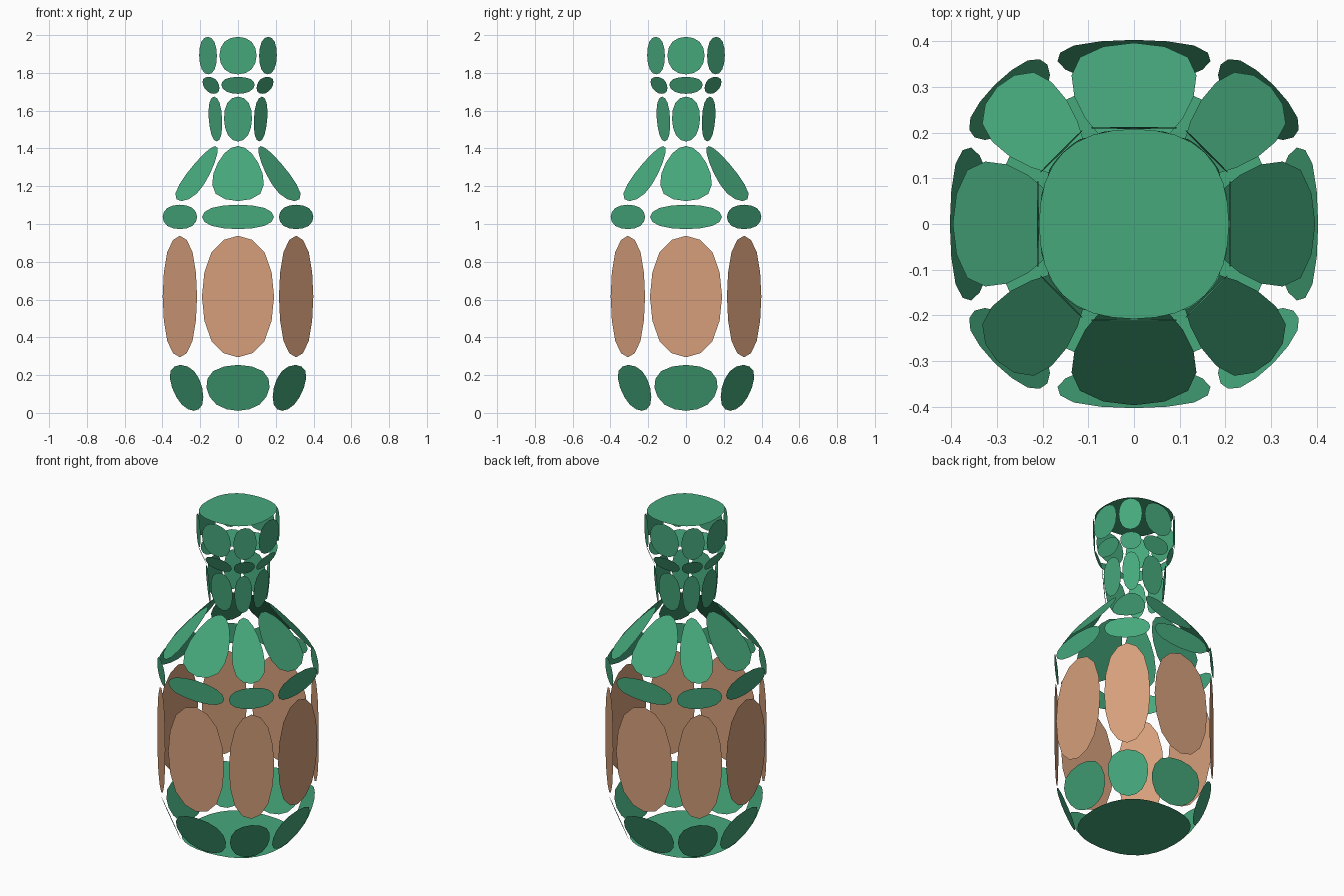
import bpy, bmesh

if "Cube" in bpy.data.objects:
    bpy.data.objects.remove(bpy.data.objects["Cube"])


def material(name, rgb):
    m = bpy.data.materials.new(name)
    m.diffuse_color = (*rgb, 1.0)
    m.use_nodes = True
    m.node_tree.nodes["Principled BSDF"].inputs["Base Color"].default_value = m.diffuse_color
    return m


green = material("bottle_green", (0.061, 0.392, 0.202))
tan = material("label_tan", (0.672, 0.347, 0.198))

# Profile: (height, half width across the flats), one entry per ring
RINGS = [(0.0, 0.305), (0.265, 0.407), (0.967, 0.407), (1.108, 0.407),
         (1.426, 0.148), (1.685, 0.168), (1.783, 0.208), (2.0, 0.212)]
# Half width of an axis-facing side relative to the flat distance
SIDE = 0.512


def ring(index):
    """Eight corners of the chamfered square, counter-clockwise."""
    z, r = RINGS[index]
    s = r * SIDE
    return [(s, -r, z), (r, -s, z), (r, s, z), (s, r, z),
            (-s, r, z), (-r, s, z), (-r, -s, z), (-s, -r, z)]


def make_panels(name, faces, mat):
    """Separate faces, each rounded by subdivision into an oval panel."""
    bm = bmesh.new()
    for pts in faces:
        bm.faces.new([bm.verts.new(p) for p in pts])
    me = bpy.data.meshes.new(name)
    bm.to_mesh(me)
    bm.free()
    me.materials.append(mat)
    ob = bpy.data.objects.new(name, me)
    bpy.context.collection.objects.link(ob)
    sub = ob.modifiers.new("round_panels", 'SUBSURF')
    sub.levels = sub.render_levels = 2
    sub.boundary_smooth = 'ALL'
    return ob


# Side bands, bottom to top
BANDS = ["base", "label", "upper_band", "shoulder", "neck", "collar", "lip"]
for i, name in enumerate(BANDS):
    lo, hi = ring(i), ring(i + 1)
    faces = [(lo[k], lo[(k + 1) % 8], hi[(k + 1) % 8], hi[k]) for k in range(8)]
    make_panels(name, faces, tan if name == "label" else green)

# Flat end discs
make_panels("bottom_disc", [ring(0)[::-1]], green)
make_panels("top_disc", [ring(len(RINGS) - 1)], green)
